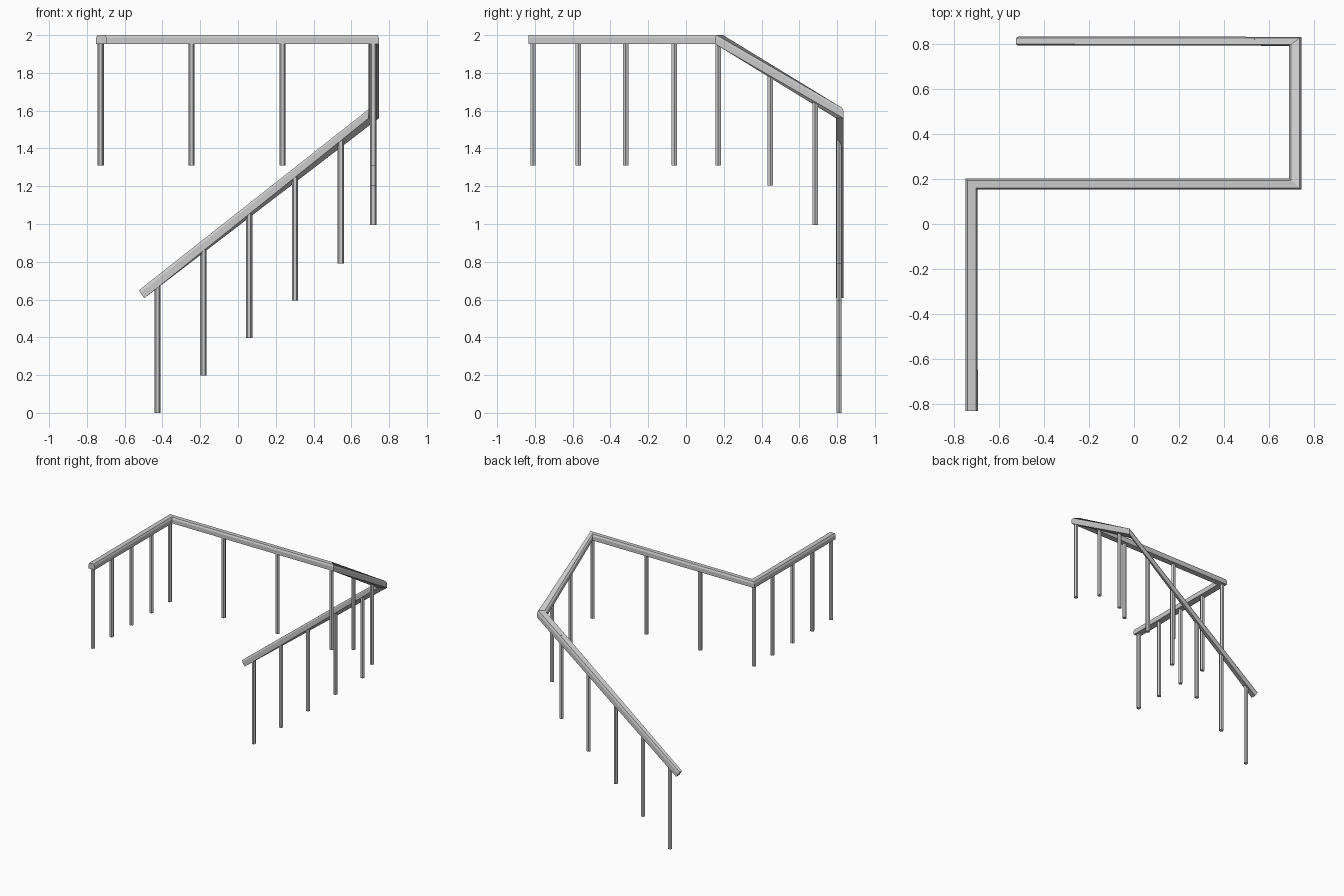
import bpy, bmesh, math
from mathutils import Vector, Matrix

if "Cube" in bpy.data.objects:
    bpy.data.objects.remove(bpy.data.objects["Cube"])

# Handrail section: flat base, chamfered top (units of half width / half height)
SECTION = [(-1, -1), (1, -1), (1, 0.4), (0.7, 1), (-0.7, 1), (-1, 0.4)]

# Handrail path: centre, mitred sideways half-vector, upward half-vector
STATIONS = [
    ((-0.7235, -0.833, 1.977), (-0.0275, 0, 0), (0, 0, 0.023)),
    ((-0.7235, 0.178, 1.977), (-0.027, 0.024, 0), (0, 0, 0.023)),
    ((0.7185, 0.178, 1.977), (-0.027, 0.024, 0), (0, 0, 0.024)),
    ((0.7185, 0.814, 1.587), (-0.027, -0.02, 0), (0, 0, 0.027)),
    ((-0.511, 0.815, 0.628), (0, -0.02, 0), (-0.014, 0, 0.021)),
]


def finish(bm, name):
    bmesh.ops.recalc_face_normals(bm, faces=bm.faces)
    mesh = bpy.data.meshes.new(name)
    bm.to_mesh(mesh)
    bm.free()
    obj = bpy.data.objects.new(name, mesh)
    bpy.context.collection.objects.link(obj)
    return obj


# Handrail
bm = bmesh.new()
rings = []
for centre, side, up in STATIONS:
    c, s, u = Vector(centre), Vector(side), Vector(up)
    rings.append([bm.verts.new(c + s * a + u * b) for a, b in SECTION])
n = len(SECTION)
for r0, r1 in zip(rings, rings[1:]):
    for i in range(n):
        j = (i + 1) % n
        bm.faces.new((r0[i], r0[j], r1[j], r1[i]))
bm.faces.new(rings[0])
bm.faces.new(rings[-1])
finish(bm, "handrail")


# Hexagonal balusters
def baluster(x, y, bottom, top):
    b = bmesh.new()
    mat = Matrix.Translation((x, y, (bottom + top) / 2)) @ Matrix.Rotation(math.pi / 2, 4, 'Z')
    bmesh.ops.create_cone(b, cap_ends=True, segments=6, radius1=0.0165,
                          radius2=0.0165, depth=top - bottom, matrix=mat)
    finish(b, "baluster")


# Level flights
for y in (-0.81, -0.57, -0.32, -0.062, 0.17):
    baluster(-0.727, y, 1.31, 1.97)
for x in (-0.246, 0.235, 0.716):
    baluster(x, 0.17, 1.31, 1.97)

# Short sloping flight
baluster(0.716, 0.447, 1.205, 1.81)
baluster(0.716, 0.684, 0.995, 1.66)

# Long sloping flight
for i in range(5):
    x, bottom = -0.426 + 0.2425 * i, 0.198 * i
    baluster(x, 0.81, bottom, bottom + 0.675)
